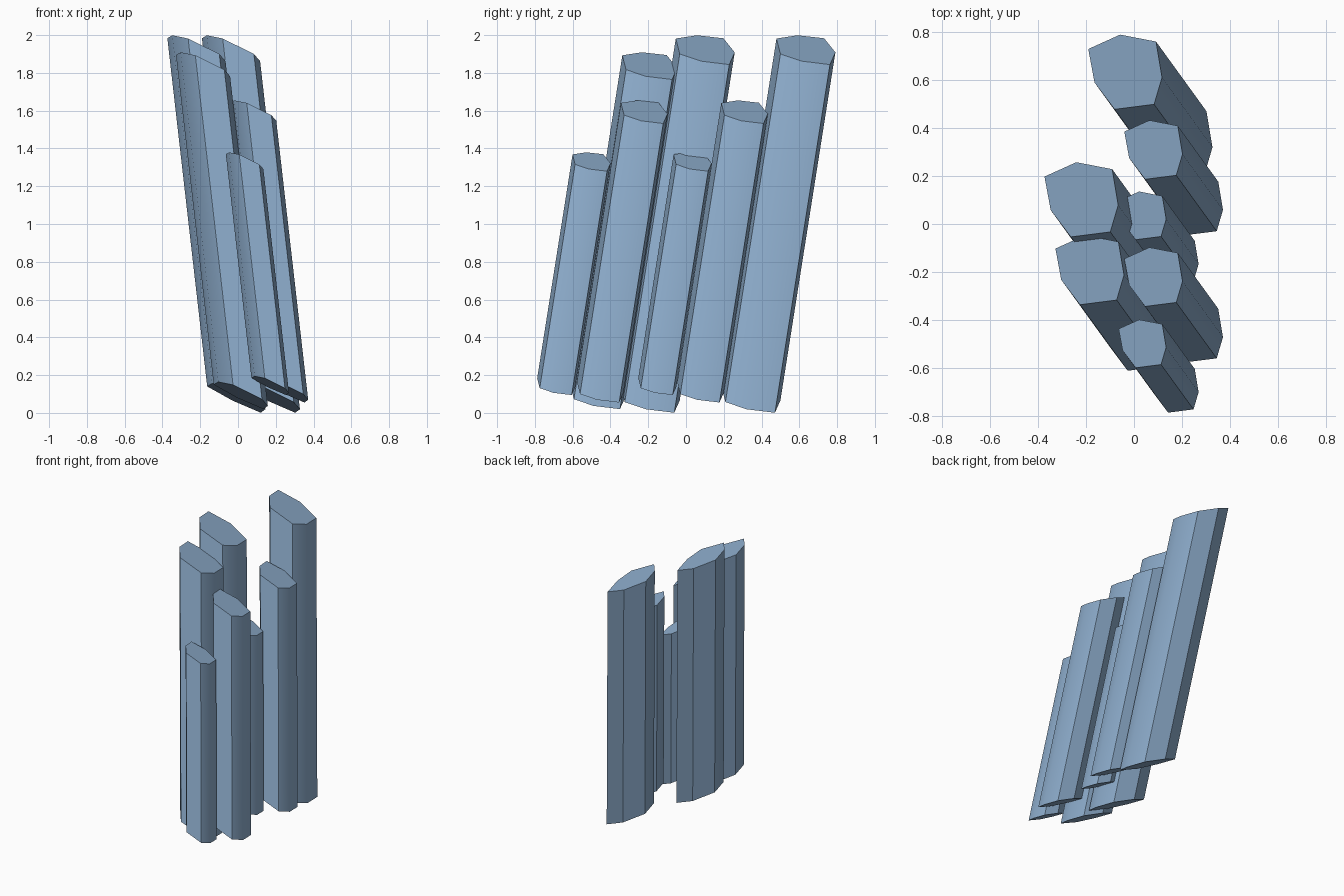
import bpy, bmesh, math

if "Cube" in bpy.data.objects:
    bpy.data.objects.remove(bpy.data.objects["Cube"])

# One flat colour for all columns
mat = bpy.data.materials.new("slate blue")
mat.diffuse_color = (0.27, 0.42, 0.61, 1)
mat.use_nodes = True
mat.node_tree.nodes["Principled BSDF"].inputs["Base Color"].default_value = mat.diffuse_color

# Seven-sided cross-section, seen from above (full-size column)
PROFILE = [(-0.154, 0.096), (-0.021, 0.156), (0.129, 0.127), (0.154, -0.023),
           (0.121, -0.135), (-0.044, -0.156), (-0.128, -0.044)]
SLOPE_X, SLOPE_Y = -0.47, -0.20      # tilt of the end caps
LEAN_X, LEAN_Y = -0.1144, 0.158      # lean per unit of height


def column(name, x, y, scale, z_top, z_bottom):
    """Leaning prism: x, y, z_top are the centre of the top cap."""
    bm = bmesh.new()
    rings = []
    for z in (z_bottom, z_top):
        cx = x + LEAN_X * (z - z_top)
        cy = y + LEAN_Y * (z - z_top)
        rings.append([bm.verts.new((cx + px * scale, cy + py * scale,
                                    z + scale * (SLOPE_X * px + SLOPE_Y * py)))
                      for px, py in PROFILE])
    low, high = rings
    bm.faces.new(low)
    bm.faces.new(high)
    n = len(PROFILE)
    for i in range(n):
        j = (i + 1) % n
        bm.faces.new((low[i], low[j], high[j], high[i]))
    bmesh.ops.recalc_face_normals(bm, faces=bm.faces[:])
    mesh = bpy.data.meshes.new(name)
    bm.to_mesh(mesh)
    bm.free()
    mesh.materials.append(mat)
    obj = bpy.data.objects.new(name, mesh)
    bpy.context.collection.objects.link(obj)
    bpy.ops.object.select_all(action='DESELECT')
    obj.select_set(True)
    bpy.context.view_layer.objects.active = obj
    bpy.ops.object.shade_smooth_by_angle(angle=math.radians(30))


# Tall columns on the left, shorter ones on the right
column("tall_column_back", -0.037, 0.635, 1.0, 1.93, 0.087)
column("tall_column_middle", -0.22, 0.102, 1.0, 1.93, 0.087)
column("tall_column_front", -0.185, -0.192, 0.93, 1.845, 0.10)
column("medium_column_back", 0.081, 0.31, 0.79, 1.60, 0.123)
column("medium_column_front", 0.081, -0.221, 0.79, 1.60, 0.123)
column("short_column_middle", 0.035, 0.035, 0.645, 1.335, 0.15)
column("short_column_front", 0.035, -0.50, 0.645, 1.335, 0.15)
